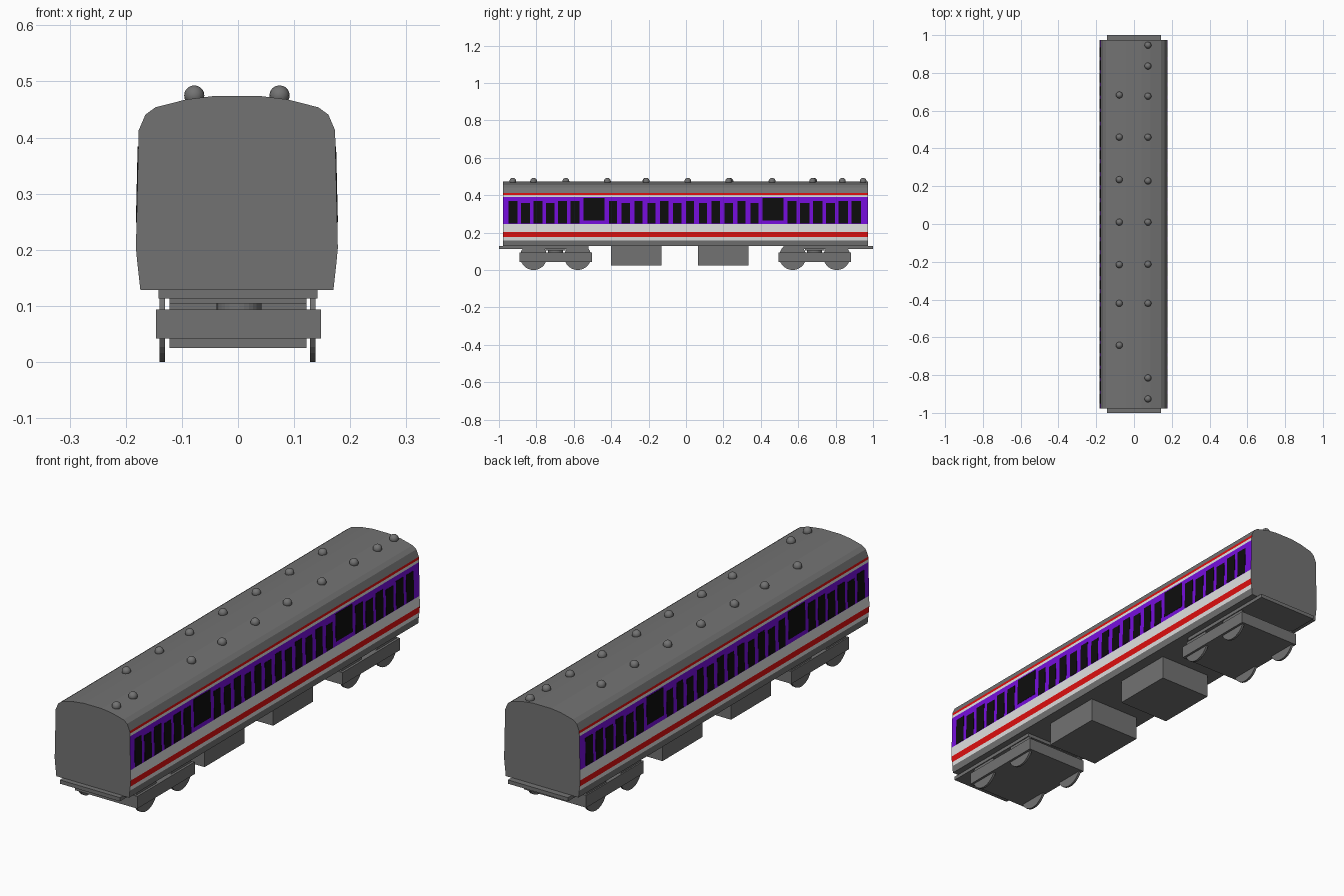
import bpy, bmesh, math
from mathutils import Matrix

if "Cube" in bpy.data.objects:
    bpy.data.objects.remove(bpy.data.objects["Cube"])


def material(name, rgb):
    m = bpy.data.materials.new(name)
    m.diffuse_color = (*rgb, 1)
    m.use_nodes = True
    m.node_tree.nodes["Principled BSDF"].inputs["Base Color"].default_value = m.diffuse_color
    return m


GREY = material("dark grey", (0.17, 0.17, 0.17))
WHITE = material("off white", (0.75, 0.75, 0.75))
RED = material("red", (0.75, 0.005, 0.005))
PURPLE = material("purple", (0.18, 0.004, 0.72))
BLACK = material("window black", (0.004, 0.004, 0.004))


def finish(name, bm, mats, smooth=False):
    bmesh.ops.recalc_face_normals(bm, faces=bm.faces)
    me = bpy.data.meshes.new(name)
    bm.to_mesh(me)
    bm.free()
    for m in mats:
        me.materials.append(m)
    for p in me.polygons:
        p.use_smooth = smooth
    ob = bpy.data.objects.new(name, me)
    bpy.context.collection.objects.link(ob)
    return ob


def add_box(bm, x0, x1, y0, y1, z0, z1):
    mat = Matrix.Translation(((x0 + x1) / 2, (y0 + y1) / 2, (z0 + z1) / 2)) @ \
        Matrix.Diagonal((x1 - x0, y1 - y0, z1 - z0, 1))
    bmesh.ops.create_cube(bm, size=1, matrix=mat)


def box(name, *dims):
    bm = bmesh.new()
    add_box(bm, *dims)
    return finish(name, bm, [GREY])


def cylinder(name, loc, r, depth, axis_x=False):
    bm = bmesh.new()
    rot = Matrix.Rotation(math.pi / 2, 4, 'Y') if axis_x else Matrix()
    bmesh.ops.create_cone(bm, cap_ends=True, segments=28, radius1=r, radius2=r,
                          depth=depth, matrix=Matrix.Translation(loc) @ rot)
    return finish(name, bm, [GREY])


# Body shell: extruded cross-section, painted in bands by height
CX = -0.002
Y0, Y1 = -0.978, 0.974


def side_x(z):
    if z < 0.2:
        return 0.172 + (z - 0.128) / 0.072 * 0.008
    return 0.18 - (z - 0.2) / 0.213 * 0.005


bands = [0.128, 0.158, 0.171, 0.176, 0.203, 0.247, 0.39, 0.402, 0.413]
band_mats = [0, 1, 1, 2, 1, 3, 1, 2]
half = [(side_x(z), z) for z in bands]
half += [(0.163, 0.441), (0.145, 0.454), (0.09, 0.468), (0.042, 0.474)]
profile = half + [(-x, z) for x, z in reversed(half)]
bm = bmesh.new()
front = [bm.verts.new((CX + x, Y0, z)) for x, z in profile]
back = [bm.verts.new((CX + x, Y1, z)) for x, z in profile]
bm.faces.new(front)
bm.faces.new(back)
n = len(profile)
for i in range(n):
    j = (i + 1) % n
    f = bm.faces.new((front[i], front[j], back[j], back[i]))
    zc = f.calc_center_median().z
    if i != n - 1:
        for k, mi in enumerate(band_mats):
            if bands[k] < zc < bands[k + 1]:
                f.material_index = mi
finish("carriage_body", bm, [GREY, WHITE, RED, PURPLE])

# Windows and doors: thin plates following the side slope
bm = bmesh.new()


def pane(yc, w, z0, z1):
    for s in (-1, 1):
        vs = []
        for off in (-0.001, 0.0012):
            for y, z in ((yc - w / 2, z0), (yc + w / 2, z0), (yc + w / 2, z1), (yc - w / 2, z1)):
                vs.append(bm.verts.new((CX + s * (side_x(z) + off), y, z)))
        bm.faces.new(vs[:4][::-1])
        bm.faces.new(vs[4:])
        for i in range(4):
            j = (i + 1) % 4
            bm.faces.new((vs[i], vs[j], vs[j + 4], vs[i + 4]))


for i in range(6):
    top = 0.358 if i in (1, 3) else 0.368
    pane(-0.925 + i * 0.0664, 0.048, 0.249, top)
    pane(0.567 + i * 0.0686, 0.05, 0.249, top)
for i in range(12):
    pane(-0.391 + i * 0.0688, 0.044, 0.249, 0.358 if i % 2 else 0.368)
for yc in (-0.492, 0.465):
    pane(yc, 0.113, 0.266, 0.384)
finish("windows", bm, [BLACK])

# Roof vents: two rows of small balls
bm = bmesh.new()
rows = {0.074: (0.947, 0.836, 0.677, 0.46, 0.228, 0.01, -0.213, -0.42, -0.815, -0.926),
        -0.078: (0.683, 0.46, 0.235, 0.01, -0.215, -0.42, -0.642)}
for x, ys in rows.items():
    for y in ys:
        bmesh.ops.create_uvsphere(bm, u_segments=16, v_segments=10, radius=0.018,
                                  matrix=Matrix.Translation((x, y, 0.475)))
finish("roof_vents", bm, [GREY], smooth=True)

# Underfloor equipment boxes
box("equipment_box_front", -0.122, 0.122, -0.40, -0.13, 0.025, 0.13)
box("equipment_box_rear", -0.122, 0.122, 0.063, 0.333, 0.025, 0.13)

# Bogies with end plates, pivots, frames and wheels
for tag, s, c in (("front", -1, -0.697), ("rear", 1, 0.688)):
    ya, yb = sorted((s * 0.52, s * 1.0))
    box(tag + "_end_plate", -0.142, 0.142, ya, yb, 0.113, 0.129)
    cylinder(tag + "_bogie_pivot", (0.002, c, 0.105), 0.04, 0.04)
    box(tag + "_bogie_bolster", -0.122, 0.122, c - 0.053, c + 0.053, 0.104, 0.114)
    box(tag + "_bogie_frame", -0.146, 0.148, c - 0.194, c + 0.194, 0.042, 0.094)
    for d in (-0.118, 0.118):
        for x in (-0.135, 0.133):
            side = "left" if x < 0 else "right"
            cylinder(f"{tag}_wheel_{side}", (x, c + d, 0.072), 0.072, 0.01, True)
